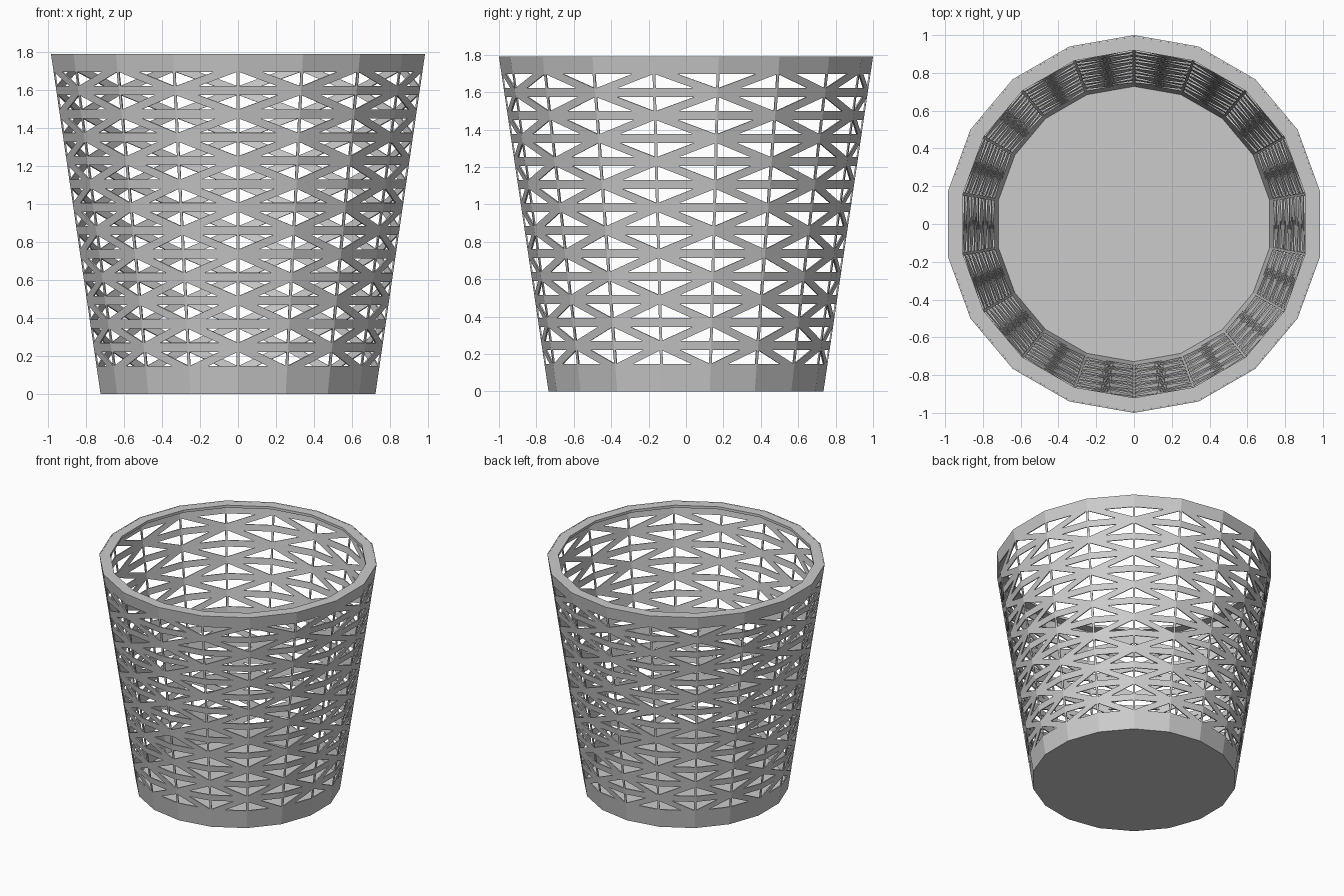
import bpy, bmesh, math
from mathutils import Vector

if "Cube" in bpy.data.objects:
    bpy.data.objects.remove(bpy.data.objects["Cube"])

N = 18                        # sides
H, R0, R1 = 1.79, 0.735, 1.0  # height, bottom and top radius
ROW = 0.1229                  # lattice row pitch
ROWS = 13


def ring_point(i, r, z):
    a = math.radians(-90 + 360 / N * i)
    return Vector((r * math.cos(a), r * math.sin(a), z))


def wall_point(i, z):
    return ring_point(i, R0 + (R1 - R0) * z / H, z)


def make_object(name, faces):
    bm = bmesh.new()
    for f in faces:
        bm.faces.new([bm.verts.new(p) for p in f])
    bmesh.ops.remove_doubles(bm, verts=bm.verts, dist=1e-5)
    bmesh.ops.recalc_face_normals(bm, faces=bm.faces)
    me = bpy.data.meshes.new(name)
    bm.to_mesh(me)
    bm.free()
    ob = bpy.data.objects.new(name, me)
    bpy.context.collection.objects.link(ob)
    return ob


def half_width(p, q):
    # half the bar width for an upright, level or slanted bar
    if abs(p[0] - q[0]) == 0:
        return 0.008
    return 0.024 if p[1] == q[1] else 0.021


def framed_triangle(keys):
    # triangle with a triangular hole, as three quads
    pts = [wall_point(i, ROW * (j + 1)) for i, j in keys]
    area2 = (pts[1] - pts[0]).cross(pts[2] - pts[0]).length
    b = []
    for k in range(3):
        u, v = (k + 1) % 3, (k + 2) % 3
        height = area2 / (pts[u] - pts[v]).length
        b.append(half_width(keys[u], keys[v]) / height)
    rest = 1 - sum(b)
    base = sum((pts[k] * b[k] for k in range(3)), Vector())
    inner = [base + pts[k] * rest for k in range(3)]
    return [[pts[k], pts[(k + 1) % 3], inner[(k + 1) % 3], inner[k]]
            for k in range(3)]


# Lattice wall with alternating diagonals
faces = []
for i in range(N):
    for j in range(ROWS):
        a, b, c, d = (i, j), (i + 1, j), (i + 1, j + 1), (i, j + 1)
        if (i + j) % 2:
            tris = [(a, b, c), (a, c, d)]
        else:
            tris = [(a, b, d), (b, c, d)]
        for t in tris:
            faces += framed_triangle(t)
    # Solid bands below and above the lattice
    for z0, z1 in ((0, ROW), (ROW * (ROWS + 1), H)):
        faces.append([wall_point(i, z0), wall_point(i + 1, z0),
                      wall_point(i + 1, z1), wall_point(i, z1)])
wall = make_object("lattice_wall", faces)
mod = wall.modifiers.new("thickness", 'SOLIDIFY')
mod.thickness = 0.008
mod.offset = -1

# Flat rim flange
profile = [(0.92, H), (R1, H), (R1 - 0.003, H - 0.02), (0.92, H - 0.02)]
faces = []
for i in range(N):
    for k in range(4):
        (ra, za), (rb, zb) = profile[k], profile[(k + 1) % 4]
        faces.append([ring_point(i, ra, za), ring_point(i + 1, ra, za),
                      ring_point(i + 1, rb, zb), ring_point(i, rb, zb)])
make_object("rim", faces)

# Floor plate
faces = [[ring_point(i, R0, 0) for i in range(N)],
         [ring_point(i, R0, 0.01) for i in range(N)]]
faces += [[ring_point(i, R0, 0), ring_point(i + 1, R0, 0),
           ring_point(i + 1, R0, 0.01), ring_point(i, R0, 0.01)]
          for i in range(N)]
make_object("floor", faces)
